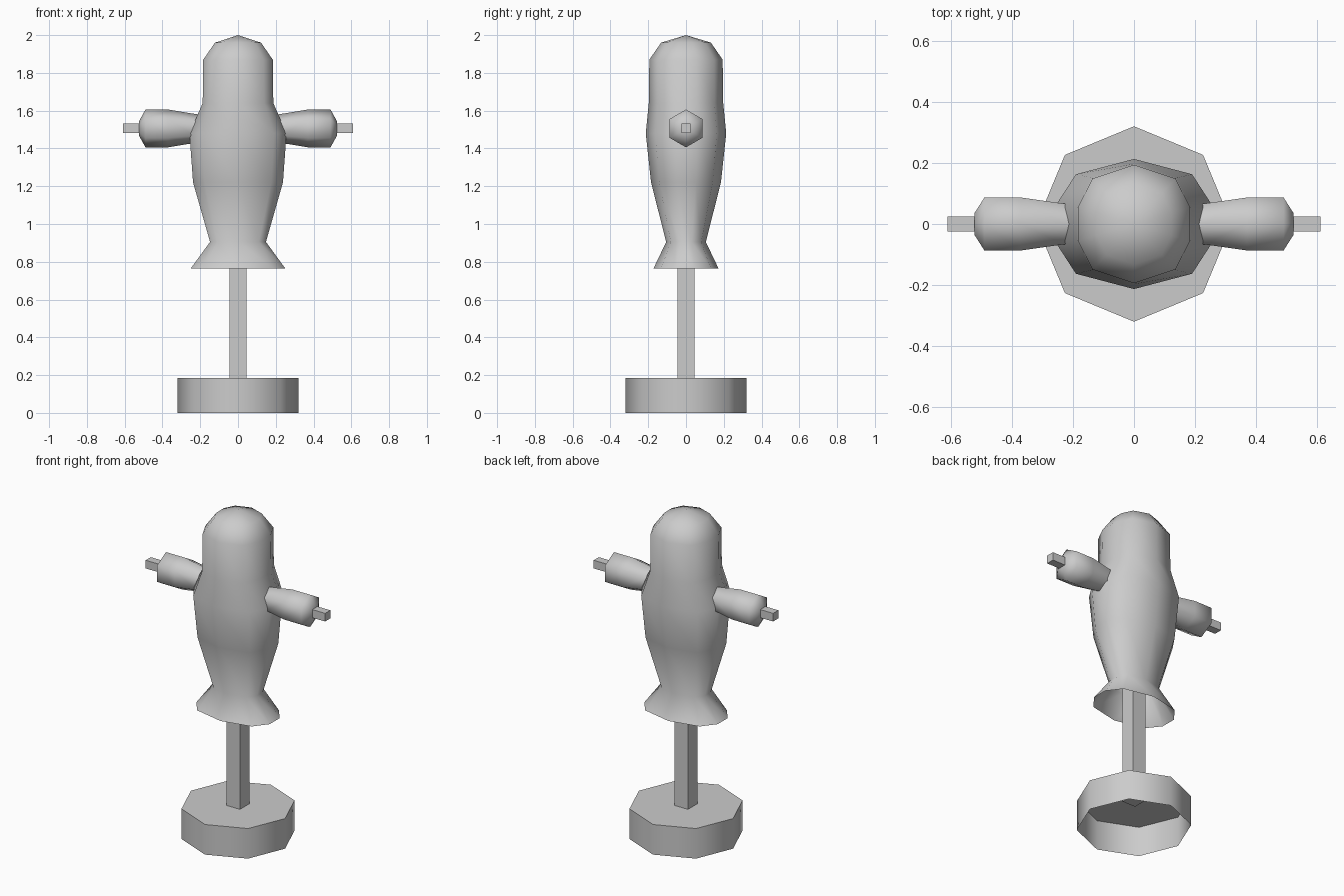
import bpy, bmesh, math
from mathutils import Vector

if "Cube" in bpy.data.objects:
    bpy.data.objects.remove(bpy.data.objects["Cube"])


def finish(name, bm, angle=None):
    bmesh.ops.recalc_face_normals(bm, faces=bm.faces[:])
    me = bpy.data.meshes.new(name)
    bm.to_mesh(me)
    bm.free()
    ob = bpy.data.objects.new(name, me)
    bpy.context.collection.objects.link(ob)
    if angle:
        bpy.ops.object.select_all(action='DESELECT')
        ob.select_set(True)
        bpy.context.view_layer.objects.active = ob
        bpy.ops.object.shade_smooth_by_angle(angle=math.radians(angle))
    return ob


def loft(name, rings, cap_end=True, apex=None, angle=None):
    """Skin a list of rings; optionally cap the last one or close it to a point."""
    bm = bmesh.new()
    loops = [[bm.verts.new(p) for p in ring] for ring in rings]
    n = len(loops[0])
    for a, b in zip(loops, loops[1:]):
        for i in range(n):
            j = (i + 1) % n
            bm.faces.new((a[i], a[j], b[j], b[i]))
    last = loops[-1]
    if apex:
        tip = bm.verts.new(apex)
        for i in range(n):
            bm.faces.new((last[i], last[(i + 1) % n], tip))
    elif cap_end:
        bm.faces.new(last)
    return finish(name, bm, angle)


def box(name, lo, hi):
    bm = bmesh.new()
    bmesh.ops.create_cube(bm, size=1)
    lo, hi = Vector(lo), Vector(hi)
    for v in bm.verts:
        v.co = (lo + hi) / 2 + v.co * (hi - lo)
    return finish(name, bm)


# Octagonal base, open underneath
octagon = [(0.32 * math.cos(k * math.pi / 4), 0.32 * math.sin(k * math.pi / 4)) for k in range(8)]
loft("base", [[(x, y, z) for x, y in octagon] for z in (0, 0.185)], angle=50)

# Square post and crossbar
box("post", (-0.045, -0.045, 0.17), (0.045, 0.045, 1.5))
box("crossbar", (-0.61, -0.025, 1.483), (0.61, 0.025, 1.533))

# Ten-sided stuffed torso and head, open at the hem
quarter = [(0.0, 1.0), (0.74, 0.765), (1.0, 0.28)]
section = quarter + [(x, -y) for x, y in reversed(quarter)] + [(-x, -y) for x, y in quarter[1:]] \
    + [(-x, y) for x, y in reversed(quarter[1:])]
profile = [(0.765, 0.25, 0.172), (0.905, 0.148, 0.105), (1.22, 0.238, 0.185), (1.48, 0.257, 0.213),
           (1.64, 0.187, 0.197), (1.87, 0.184, 0.194), (1.96, 0.122, 0.132)]
loft("torso", [[(x * rx, y * ry, z) for x, y in section] for z, rx, ry in profile],
     apex=(0, 0, 2.0), angle=60)

# Six-sided stub arms on both sides
for side, label in ((-1, "left"), (1, "right")):
    rings = []
    for x, r in ((0.17, 0.07), (0.23, 0.077), (0.37, 0.1), (0.49, 0.1), (0.523, 0.04)):
        rings.append([(side * x, r * math.sin(k * math.pi / 3), 1.506 + r * math.cos(k * math.pi / 3))
                      for k in range(6)])
    loft(label + "_arm", rings, angle=65)
